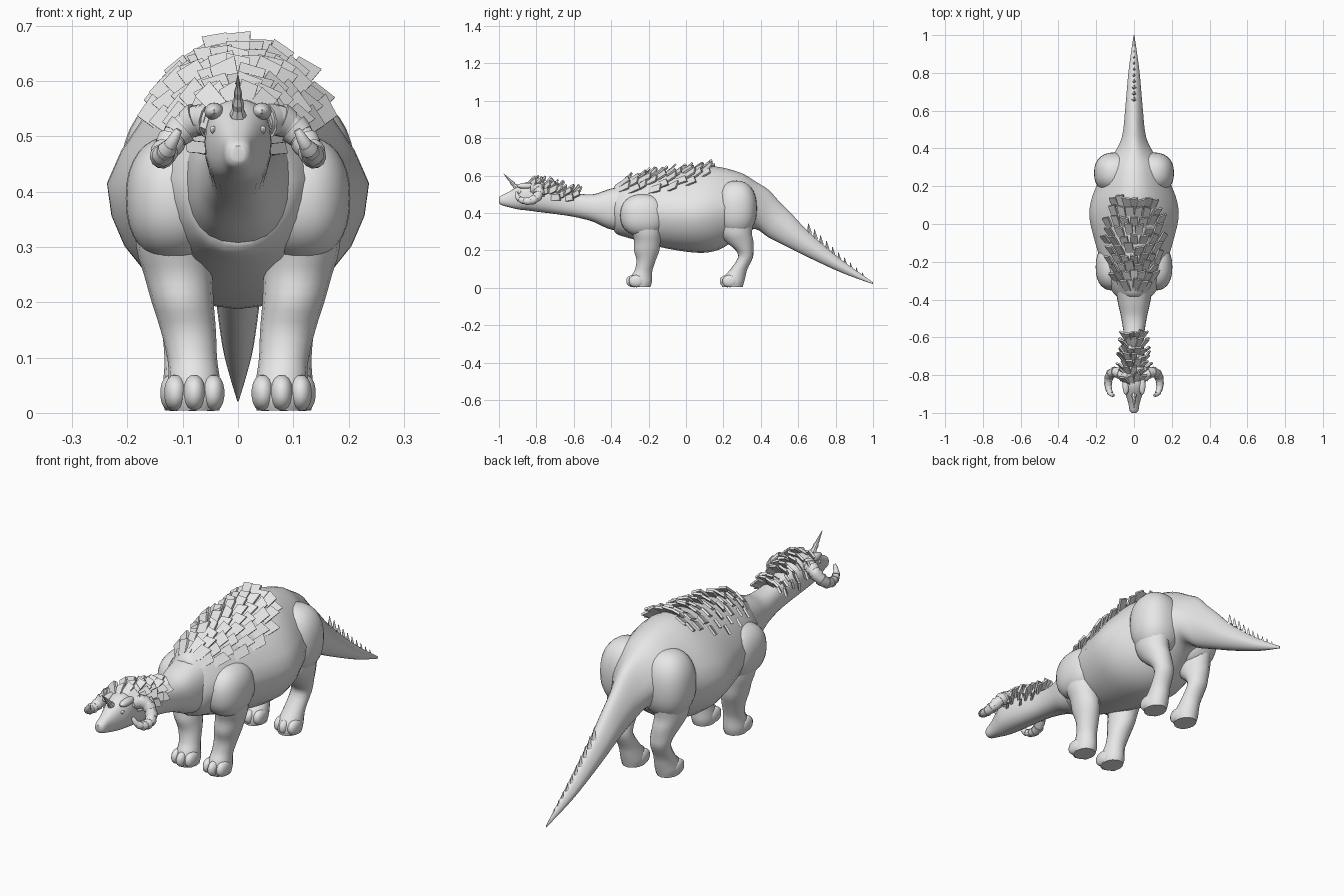
import bpy, bmesh, math, random
from mathutils import Vector

if "Cube" in bpy.data.objects:
    bpy.data.objects.remove(bpy.data.objects["Cube"])

random.seed(4)
hide = bpy.data.materials.new("grey hide")
hide.diffuse_color = (0.8, 0.8, 0.8, 1)
hide.use_nodes = True
hide.node_tree.nodes["Principled BSDF"].inputs["Base Color"].default_value = hide.diffuse_color

# (y, bottom z, top z, half width)
TORSO = [(-.385, .305, .54, .088), (-.365, .285, .56, .11), (-.3, .265, .585, .145), (-.2, .235, .605, .175),
         (-.1, .21, .62, .205), (.03, .19, .638, .236), (.12, .19, .65, .228), (.2, .215, .642, .2),
         (.3, .285, .612, .16), (.37, .315, .57, .108), (.44, .27, .525, .071), (.5, .24, .46, .057),
         (.57, .205, .39, .05), (.65, .165, .305, .043), (.8, .095, .175, .03), (.9, .055, .1, .017),
         (1.0, .02, .03, .002)]
NECK = [(-1.0, .455, .483, .012), (-.988, .443, .493, .023), (-.95, .432, .512, .03), (-.9, .42, .542, .045),
        (-.85, .414, .566, .059), (-.78, .405, .562, .06), (-.7, .395, .535, .055), (-.6, .38, .508, .053),
        (-.5, .355, .5, .067), (-.42, .318, .525, .085), (-.33, .295, .55, .1)]
ROOF = .3  # how much the back narrows toward the spine


def finish(name, bm, smooth=True, mirror=False, angle=40):
    bmesh.ops.recalc_face_normals(bm, faces=bm.faces)
    me = bpy.data.meshes.new(name)
    bm.to_mesh(me)
    bm.free()
    ob = bpy.data.objects.new(name, me)
    bpy.context.collection.objects.link(ob)
    me.materials.append(hide)
    if mirror:
        ob.modifiers.new("mirror", 'MIRROR')
    if smooth:
        bpy.ops.object.select_all(action='DESELECT')
        ob.select_set(True)
        bpy.context.view_layer.objects.active = ob
        bpy.ops.object.shade_smooth_by_angle(angle=math.radians(angle))
    return ob


def resample(rows, steps=3):
    """Catmull-Rom interpolation of section rows."""
    out = []
    for i in range(len(rows) - 1):
        a, b, c, d = (rows[max(0, min(len(rows) - 1, i + k))] for k in (-1, 0, 1, 2))
        for s in range(steps):
            t = s / steps
            out.append([q + .5 * t * (r - p + t * (2 * p - 5 * q + 4 * r - w + t * (3 * (q - r) + w - p)))
                        for p, q, r, w in zip(a, b, c, d)])
    return out + [list(rows[-1])]


def loft(bm, rings):
    loops = [[bm.verts.new(p) for p in ring] for ring in rings]
    n = len(loops[0])
    for a, b in zip(loops, loops[1:]):
        for i in range(n):
            bm.faces.new((a[i], a[(i + 1) % n], b[(i + 1) % n], b[i]))
    bm.faces.new(loops[0])
    bm.faces.new(loops[-1])


def circle(n):
    return [(math.cos(2 * math.pi * i / n), math.sin(2 * math.pi * i / n)) for i in range(n)]


def power(v, e):
    return math.copysign(abs(v) ** e, v)


def body(name, rows, roof, square):
    bm = bmesh.new()
    loft(bm, [[(w * power(c, square) * (1 - roof * max(0, s)), y, (b + t) / 2 + (t - b) / 2 * power(s, square))
               for c, s in circle(24)] for y, b, t, w in resample(rows)])
    finish(name, bm)


def ball(bm, centre, radii, seg=16, square=1.0):
    made = bmesh.ops.create_uvsphere(bm, u_segments=seg, v_segments=seg // 2 + 2, radius=1)
    for v in made['verts']:
        v.co = Vector(power(v.co[k], square) * radii[k] + centre[k] for k in range(3))


def tube(bm, points, radii, n=10):
    pts = [Vector(p) for p in points]
    rings, u = [], Vector((.1, 1, .1))
    for i, p in enumerate(pts):
        d = (pts[min(i + 1, len(pts) - 1)] - pts[max(i - 1, 0)]).normalized()
        u = (u - d * u.dot(d)).normalized()
        v = d.cross(u)
        rings.append([p + radii[i] * (u * c + v * s) for c, s in circle(n)])
    loft(bm, rings)


# Torso with tail, then neck with head
body("torso_and_tail", TORSO, ROOF, 1.0)
body("neck_and_head", NECK, 0, .85)

# Legs: rows are (z, x, y, x radius, y radius)
FRONT = [(.4, .125, -.225, .065, .1), (.3, .116, -.212, .068, .08), (.25, .108, -.207, .062, .07),
         (.2, .1, -.21, .056, .068), (.15, .09, -.213, .05, .052), (.1, .083, -.225, .045, .047),
         (.07, .08, -.235, .046, .053), (.03, .079, -.243, .05, .06), (.004, .079, -.243, .045, .052)]
HIND = [(.4, .12, .27, .07, .1), (.3, .118, .268, .066, .085), (.25, .11, .285, .058, .075),
        (.2, .1, .313, .05, .047), (.16, .094, .317, .045, .04), (.1, .088, .283, .045, .045),
        (.06, .086, .26, .049, .058), (.03, .086, .25, .052, .06), (.004, .086, .248, .046, .055)]
for name, rows, hip, size, toe_y in (
        ("front", FRONT, (.115, -.228, .388), (.088, .124, .113), -.278),
        ("hind", HIND, (.102, .27, .425), (.11, .109, .148), .222)):
    bm = bmesh.new()
    loft(bm, [[(x + rx * c, y + ry * s, z) for c, s in circle(16)]
              for z, x, y, rx, ry in resample(rows)])
    finish(name + "_legs", bm, mirror=True)
    bm = bmesh.new()
    ball(bm, hip, size, 28, .87)
    finish(name + "_upper_legs", bm, mirror=True)
    bm = bmesh.new()
    for dx in (-.034, 0, .034):
        ball(bm, (rows[-1][1] + dx, toe_y + abs(dx) * .4, .036), (.021, .042, .033), 14, .9)
    finish(name + "_toes", bm, mirror=True)

# Brow ridges and small sunken eyes
bm = bmesh.new()
ball(bm, (.043, -.855, .545), (.018, .05, .016), 14)
ball(bm, (.045, -.89, .512), (.006, .01, .007), 10)
finish("brows_and_eyes", bm, mirror=True)

# Curled side horns built from stepped rings
path = resample([(.045, -.81, .528), (.075, -.79, .53), (.107, -.785, .508), (.13, -.805, .477),
                 (.137, -.84, .464), (.134, -.875, .468), (.122, -.9, .485), (.107, -.908, .512)], 4)
radii = [.03 * (1 - i / len(path)) ** .55 + .002 for i in range(len(path))]
bm = bmesh.new()
tube(bm, path, [r * .9 for r in radii], 12)
for i in range(1, len(path) - 4, 3):
    tube(bm, path[i:i + 3], [radii[i] * 1.06, radii[i + 1] * 1.02, radii[i + 2] * .95], 12)
finish("curled_horns", bm, mirror=True, angle=30)

# Ribbed nose horn
bm = bmesh.new()
tube(bm, [(0, -.9 - .075 * i / 8, .53 + .08 * i / 8) for i in range(9)],
     [(.014 * (1 - i / 8) + .001) * (1.15 if i % 2 else .9) for i in range(9)], 8)
finish("nose_horn", bm, smooth=False)


# Raised armour plates that overlap like shingles
def section(rows, y):
    for a, b in zip(rows, rows[1:]):
        if a[0] <= y <= b[0]:
            t = (y - a[0]) / (b[0] - a[0])
            _, lo, hi, w = (p + (q - p) * t for p, q in zip(a, b))
            return (lo + hi) / 2, (hi - lo) / 2, w


def plate(bm, rows, y, ang, length, width, tilt, roof):
    zc, rz, w = section(rows, y)

    def skin(a):
        return Vector((w * math.sin(a) * (1 - roof * math.cos(a)), y, zc + rz * math.cos(a)))
    p = skin(ang)
    side = (skin(ang + .05) - skin(ang - .05)).normalized()
    back = Vector((0, 1, 0))
    n = side.cross(back)
    d = back * math.cos(tilt) + n * math.sin(tilt)
    up = side.cross(d) * .005
    p -= n * .005
    skew = random.uniform(-.008, .008)
    corners = [(-.45 * width, 0), (.45 * width, 0), (.5 * width, length + skew), (-.5 * width, length - skew)]
    q = [bm.verts.new(p + side * u + d * v + up * k) for k in (-1, 1) for u, v in corners]
    for f in ((3, 2, 1, 0), (4, 5, 6, 7), (0, 1, 5, 4), (1, 2, 6, 5), (2, 3, 7, 6), (3, 0, 4, 7)):
        bm.faces.new([q[i] for i in f])


def armour(name, rows, y0, y1, count, spreads, length, width, tilts, roof):
    bm = bmesh.new()
    a, m, b = spreads
    for r in range(count):
        t = r / (count - 1)
        spread = math.radians(a + (b - a) * t + 4 * t * (1 - t) * (m - (a + b) / 2))
        steps = (-1, -.67, -.33, 0, .33, .67, 1) if r % 2 else (-.85, -.5, -.17, .17, .5, .85)
        for s in steps:
            plate(bm, rows, y0 + (y1 - y0) * t + random.uniform(-.008, .008), spread * s,
                  length * random.uniform(.85, 1.1), width * random.uniform(.9, 1.1),
                  math.radians(random.uniform(*tilts)), roof)
    finish(name, bm, smooth=False)


armour("back_plates", TORSO, -.35, .085, 10, (48, 56, 34), .065, .044, (26, 46), ROOF)
armour("neck_plates", NECK, -.84, -.61, 7, (70, 80, 55), .055, .034, (35, 55), 0)

# Spikes along the tail ridge
bm = bmesh.new()
for i in range(10):
    y = .655 + .032 * i
    zc, rz, w = section(TORSO, y)
    h = .045 - .0035 * i
    tube(bm, [(0, y + .004, zc + rz - .012), (0, y, zc + rz + h)], [.015 - .001 * i, .0008], 4)
finish("tail_spikes", bm, smooth=False)
